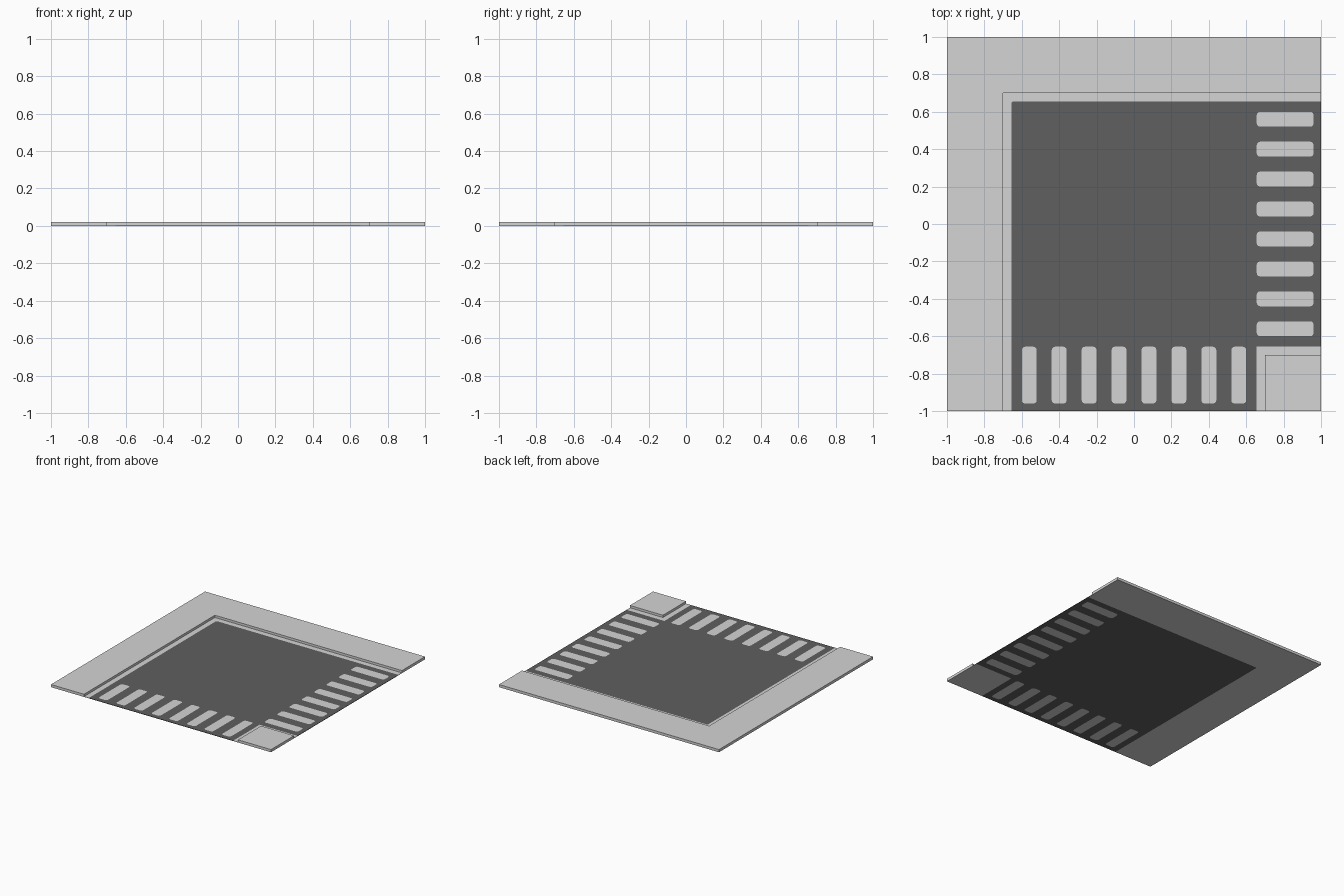
import bpy, bmesh, math

if "Cube" in bpy.data.objects:
    bpy.data.objects.remove(bpy.data.objects["Cube"])

KERB = 0.70      # sidewalk edge
LANE = 0.656     # asphalt edge
TOP = 0.022      # sidewalk height
FLAT = 0.003     # road surface thickness


def material(name, v):
    m = bpy.data.materials.new(name)
    m.diffuse_color = (v, v, v, 1)
    m.use_nodes = True
    m.node_tree.nodes["Principled BSDF"].inputs["Base Color"].default_value = m.diffuse_color
    return m


asphalt = material("dark asphalt", 0.115)
concrete = material("light concrete", 0.66)


def slab(name, loops, height, mat):
    """Fill outlines (inner outlines become holes) and extrude upwards."""
    bm = bmesh.new()
    for pts in loops:
        vs = [bm.verts.new((x, y, 0)) for x, y in pts]
        for a, b in zip(vs, vs[1:] + vs[:1]):
            bm.edges.new((a, b))
    bmesh.ops.triangle_fill(bm, edges=bm.edges[:], use_beauty=True, normal=(0, 0, 1))
    res = bmesh.ops.extrude_face_region(bm, geom=bm.faces[:], use_keep_orig=True)
    top = [g for g in res["geom"] if isinstance(g, bmesh.types.BMVert)]
    bmesh.ops.translate(bm, verts=top, vec=(0, 0, height))
    bmesh.ops.recalc_face_normals(bm, faces=bm.faces[:])
    me = bpy.data.meshes.new(name)
    bm.to_mesh(me)
    bm.free()
    me.materials.append(mat)
    ob = bpy.data.objects.new(name, me)
    bpy.context.collection.objects.link(ob)
    return ob


def rounded_rect(x0, x1, y0, y1, r=0.018, seg=3):
    pts = []
    corners = [(x1 - r, y1 - r), (x0 + r, y1 - r), (x0 + r, y0 + r), (x1 - r, y0 + r)]
    for q, (cx, cy) in enumerate(corners):
        for i in range(seg + 1):
            a = math.pi / 2 * (q + i / seg)
            pts.append((cx + r * math.cos(a), cy + r * math.sin(a)))
    return pts


# crosswalk stripe outlines on the right and front arms
right, front = [], []
for i in range(8):
    c = -0.56 + 0.16 * i
    right.append(rounded_rect(LANE, 0.96, c - 0.04, c + 0.04))
    front.append(rounded_rect(c - 0.04, c + 0.04, -0.96, -LANE))

# asphalt bend with holes for the stripes
e = 0.008
bend = [(-LANE, -1), (LANE, -1), (LANE, -LANE), (1, -LANE),
        (1, LANE), (-LANE + e, LANE), (-LANE, LANE - e)]
slab("road", [bend] + right + front, FLAT, asphalt)
slab("right_crosswalk", right, FLAT, concrete)
slab("front_crosswalk", front, FLAT, concrete)

# light gutters along both kerbs
slab("outer_gutter", [[(-KERB, -1), (-LANE, -1), (-LANE, LANE - e), (-LANE + e, LANE),
                       (1, LANE), (1, KERB), (-KERB, KERB)]], FLAT, concrete)
slab("inner_gutter", [[(LANE, -1), (KERB, -1), (KERB, -KERB), (1, -KERB),
                       (1, -LANE), (LANE, -LANE)]], FLAT, concrete)

# raised sidewalks
slab("outer_sidewalk", [[(-1, -1), (-KERB, -1), (-KERB, KERB), (1, KERB),
                         (1, 1), (-1, 1)]], TOP, concrete)
slab("corner_sidewalk", [[(KERB, -1), (1, -1), (1, -KERB), (KERB, -KERB)]], TOP, concrete)
